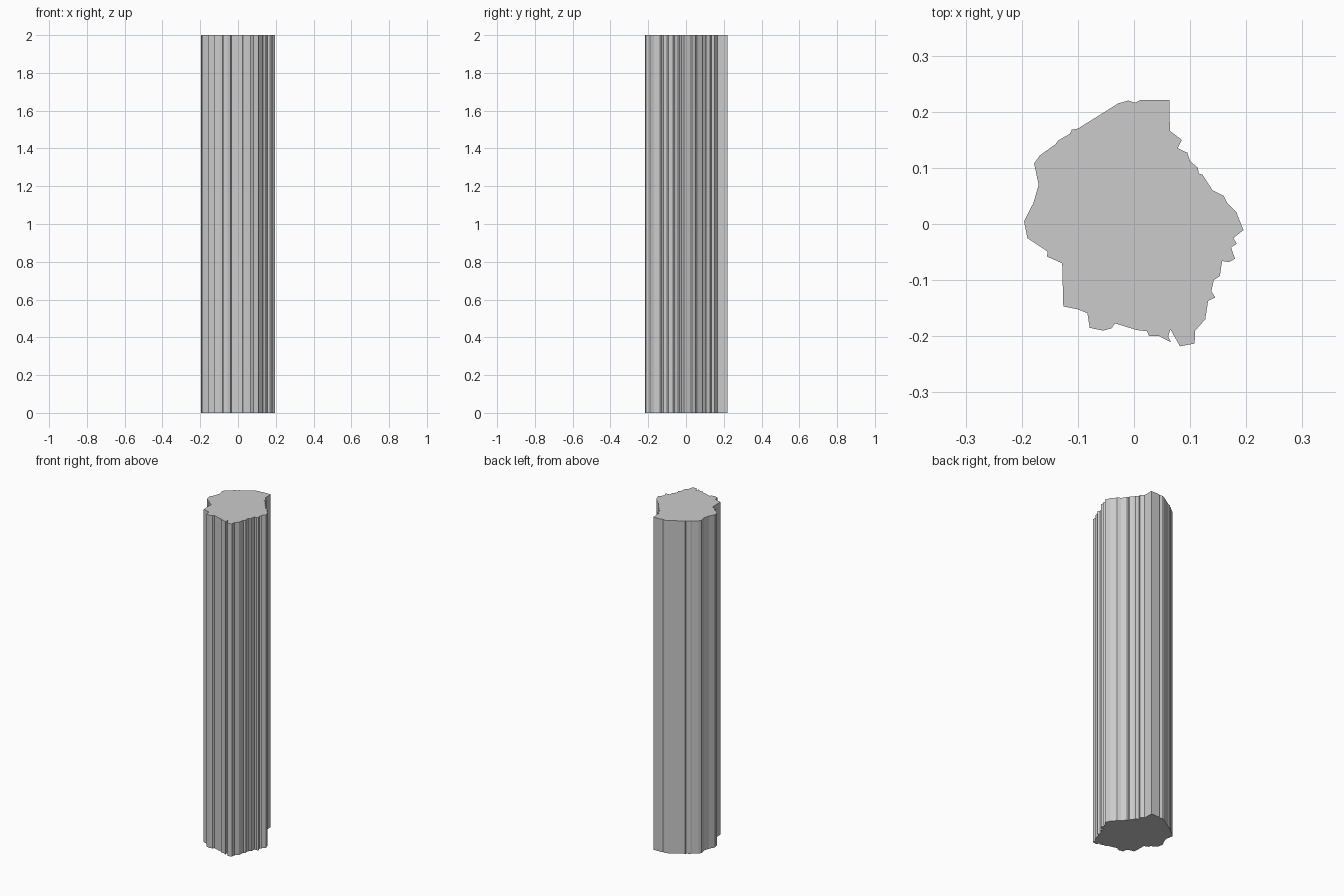
import bpy, bmesh

# Ragged bark cross-section, counter-clockwise from the back right corner
profile = [
    (.063, .221), (.012, .221), (.002, .216), (-.010, .220), (-.028, .215),
    (-.100, .170), (-.111, .168), (-.114, .161), (-.135, .149), (-.140, .142),
    (-.168, .122), (-.178, .108), (-.170, .070), (-.179, .038), (-.196, .005),
    (-.190, -.025), (-.154, -.049), (-.155, -.058), (-.128, -.070),
    (-.126, -.147), (-.100, -.152), (-.083, -.159), (-.079, -.185),
    (-.055, -.190), (-.040, -.186), (-.034, -.177), (.005, -.189),
    (.023, -.191), (.027, -.200), (.045, -.200), (.066, -.211),
    (.061, -.200), (.065, -.188), (.082, -.218), (.108, -.213),
    (.109, -.190), (.127, -.170), (.132, -.137), (.145, -.131),
    (.138, -.120), (.142, -.100), (.153, -.093), (.157, -.066),
    (.169, -.068), (.180, -.062), (.173, -.042), (.183, -.035),
    (.177, -.025), (.195, -.011), (.182, .022), (.166, .038), (.160, .050),
    (.140, .060), (.122, .088), (.115, .090), (.114, .100), (.100, .112),
    (.095, .127), (.078, .135), (.085, .150), (.064, .166),
]

# Trunk: extrude the cross-section straight up
bm = bmesh.new()
base = bm.faces.new([bm.verts.new((x, y, 0)) for x, y in profile])
top = bmesh.ops.extrude_face_region(bm, geom=[base], use_keep_orig=True)
bmesh.ops.translate(bm, vec=(0, 0, 2),
                    verts=[v for v in top["geom"] if isinstance(v, bmesh.types.BMVert)])
bmesh.ops.recalc_face_normals(bm, faces=bm.faces)

mesh = bpy.data.meshes.new("trunk")
bm.to_mesh(mesh)
bm.free()
bpy.context.collection.objects.link(bpy.data.objects.new("trunk", mesh))
